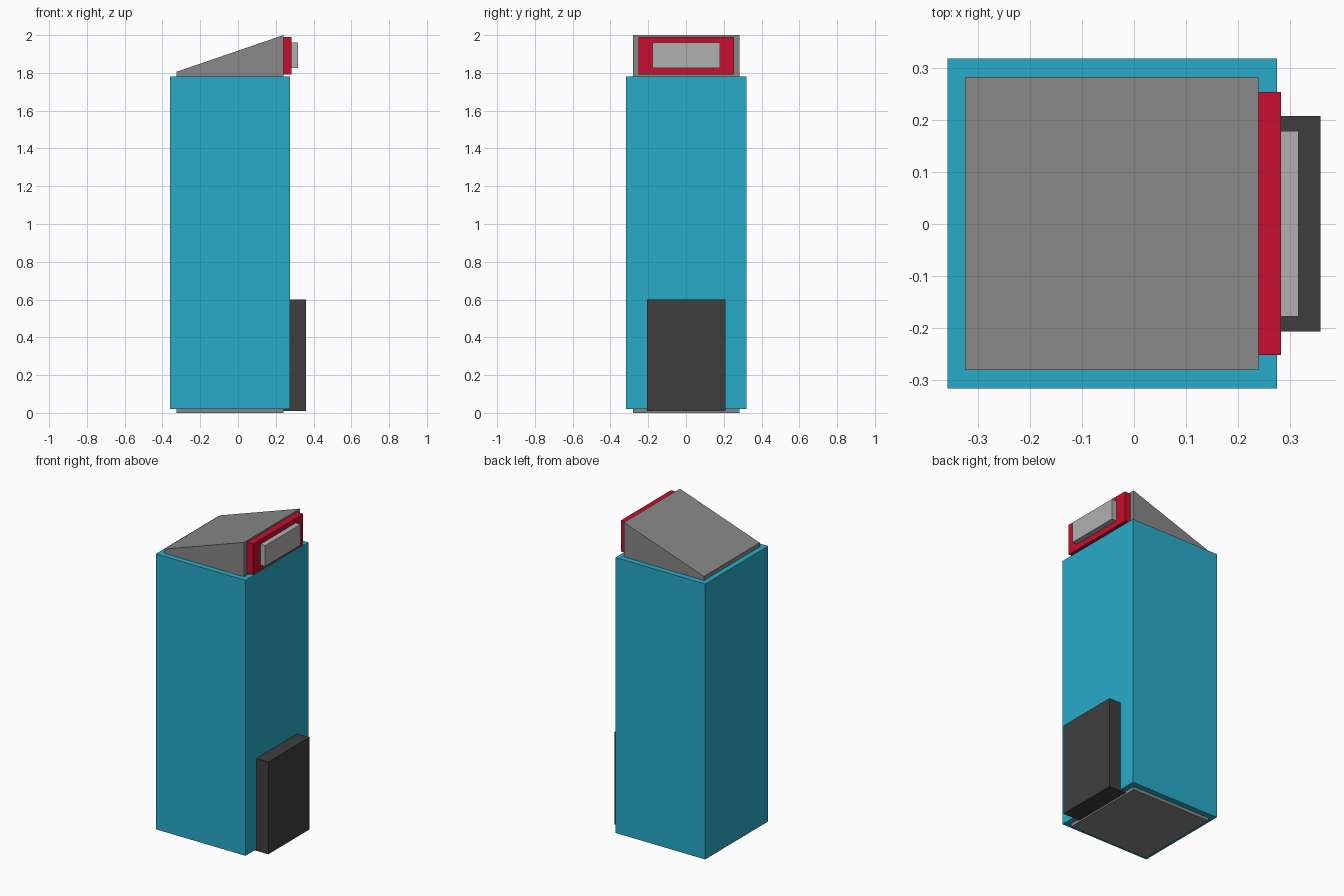
import bpy

if "Cube" in bpy.data.objects:
    bpy.data.objects.remove(bpy.data.objects["Cube"])


def material(name, rgb):
    # sRGB hex values converted to linear colour
    mat = bpy.data.materials.new(name)
    lin = [((c / 255 + 0.055) / 1.055) ** 2.4 if c > 10 else c / 255 / 12.92 for c in rgb]
    mat.diffuse_color = (*lin, 1)
    mat.use_nodes = True
    mat.node_tree.nodes["Principled BSDF"].inputs["Base Color"].default_value = mat.diffuse_color
    return mat


def prism(name, profile, y0, y1, mat):
    """Extrude a counter-clockwise x-z profile from y0 to y1."""
    n = len(profile)
    verts = [(x, y, z) for y in (y0, y1) for x, z in profile]
    faces = [tuple(range(n)), tuple(reversed(range(n, 2 * n)))]
    faces += [(i, i + n, (i + 1) % n + n, (i + 1) % n) for i in range(n)]
    mesh = bpy.data.meshes.new(name)
    mesh.from_pydata(verts, [], faces)
    mesh.materials.append(mat)
    obj = bpy.data.objects.new(name, mesh)
    bpy.context.collection.objects.link(obj)
    return obj


def box(name, x, y, z, mat):
    profile = [(x[0], z[0]), (x[1], z[0]), (x[1], z[1]), (x[0], z[1])]
    return prism(name, profile, *y, mat)


blue = material("blue", (41, 171, 202))
red = material("red", (200, 15, 46))
grey = material("grey", (136, 136, 136))
dark = material("dark_grey", (62, 62, 62))
light = material("light_grey", (176, 176, 176))

# Inner core: shows as a foot below and a sloped cap above
prism("core", [(-0.325, 0), (0.24, 0), (0.24, 2.0), (-0.325, 1.806)], -0.281, 0.283, grey)

# Cabinet shell around the core
box("cabinet", (-0.359, 0.275), (-0.317, 0.319), (0.02, 1.78), blue)

# Display at the top: surround and raised screen
box("display_surround", (0.24, 0.283), (-0.252, 0.254), (1.792, 1.99), red)
box("display_screen", (0.283, 0.317), (-0.178, 0.179), (1.827, 1.96), light)

# Box on the lower front
box("lower_box", (0.24, 0.359), (-0.207, 0.208), (0.01, 0.60), dark)
